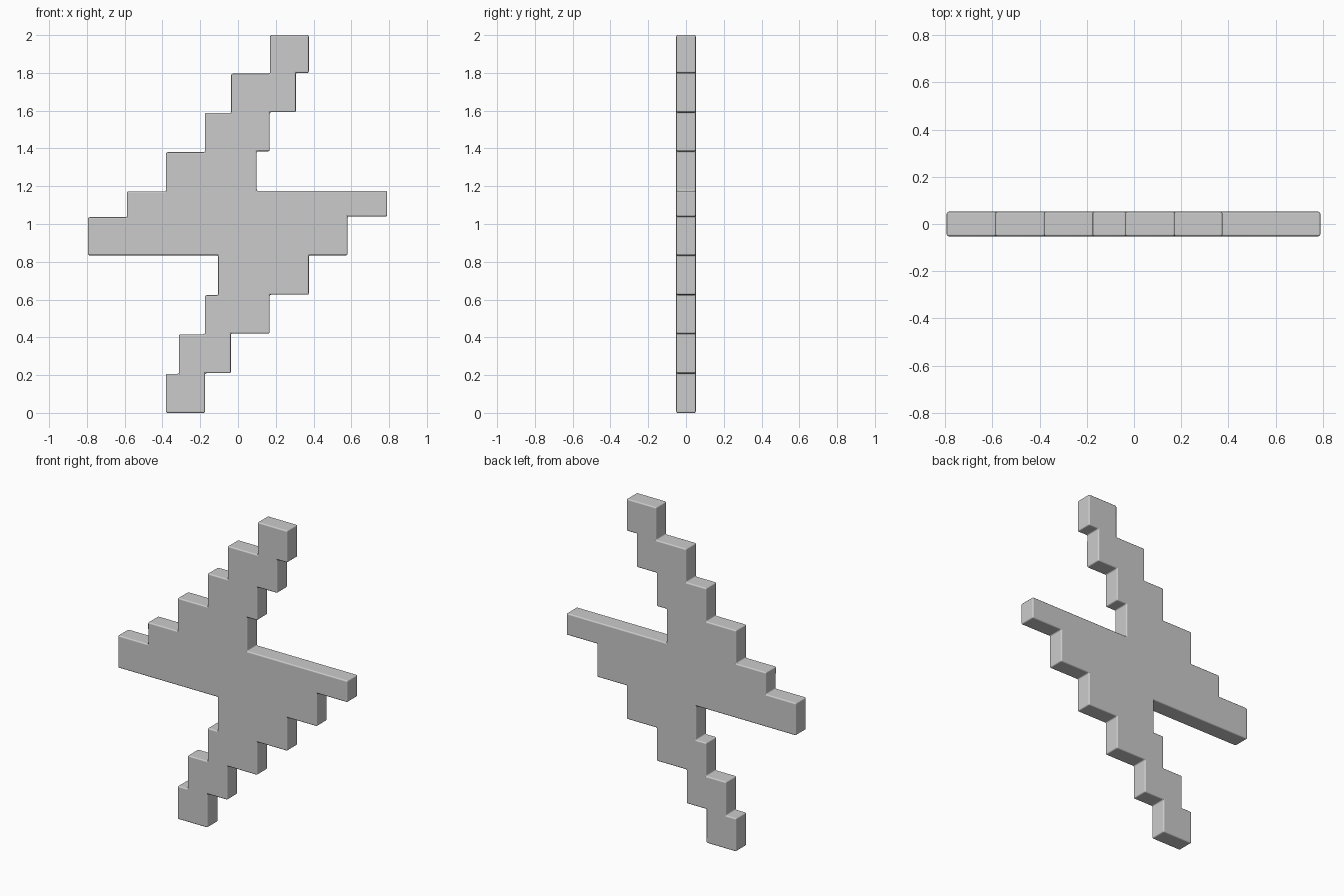
import bpy, bmesh, math

if "Cube" in bpy.data.objects:
    bpy.data.objects.remove(bpy.data.objects["Cube"])

HALF_DEPTH = 0.052

# Right-hand stair from the bottom block to the top block (x, z)
right_side = [(-0.175, 0), (-0.175, 0.21), (-0.038, 0.21), (-0.038, 0.42),
              (0.168, 0.42), (0.168, 0.626), (0.375, 0.626), (0.375, 0.834),
              (0.58, 0.834), (0.58, 1.04), (0.79, 1.04), (0.79, 1.175),
              (0.099, 1.175), (0.099, 1.385), (0.168, 1.385), (0.168, 1.592),
              (0.306, 1.592), (0.306, 1.8), (0.375, 1.8), (0.375, 2.0)]
# Left-hand stair from the top block back down
left_side = [(0.17, 2.0), (0.17, 1.796), (-0.036, 1.796), (-0.036, 1.588),
             (-0.175, 1.588), (-0.175, 1.38), (-0.381, 1.38), (-0.381, 1.173),
             (-0.587, 1.173), (-0.587, 1.036), (-0.794, 1.036), (-0.794, 0.834),
             (-0.105, 0.834), (-0.105, 0.623), (-0.175, 0.623), (-0.175, 0.416),
             (-0.312, 0.416), (-0.312, 0.207), (-0.381, 0.207), (-0.381, 0)]

# Extrude the stepped outline into a plate
bm = bmesh.new()
front = bm.faces.new([bm.verts.new((x, -HALF_DEPTH, z)) for x, z in right_side + left_side])
ext = bmesh.ops.extrude_face_region(bm, geom=[front], use_keep_orig=True)
new_verts = [g for g in ext["geom"] if isinstance(g, bmesh.types.BMVert)]
bmesh.ops.translate(bm, verts=new_verts, vec=(0, 2 * HALF_DEPTH, 0))
bmesh.ops.recalc_face_normals(bm, faces=bm.faces)

mesh = bpy.data.meshes.new("stepped_bolt")
bm.to_mesh(mesh)
bm.free()
bolt = bpy.data.objects.new("stepped_bolt", mesh)
bpy.context.collection.objects.link(bolt)

# Small softened edges
bevel = bolt.modifiers.new("soft_edges", "BEVEL")
bevel.width = 0.008
bevel.segments = 3
bevel.limit_method = "ANGLE"
bevel.angle_limit = math.radians(30)
bevel.harden_normals = True
for p in mesh.polygons:
    p.use_smooth = True
